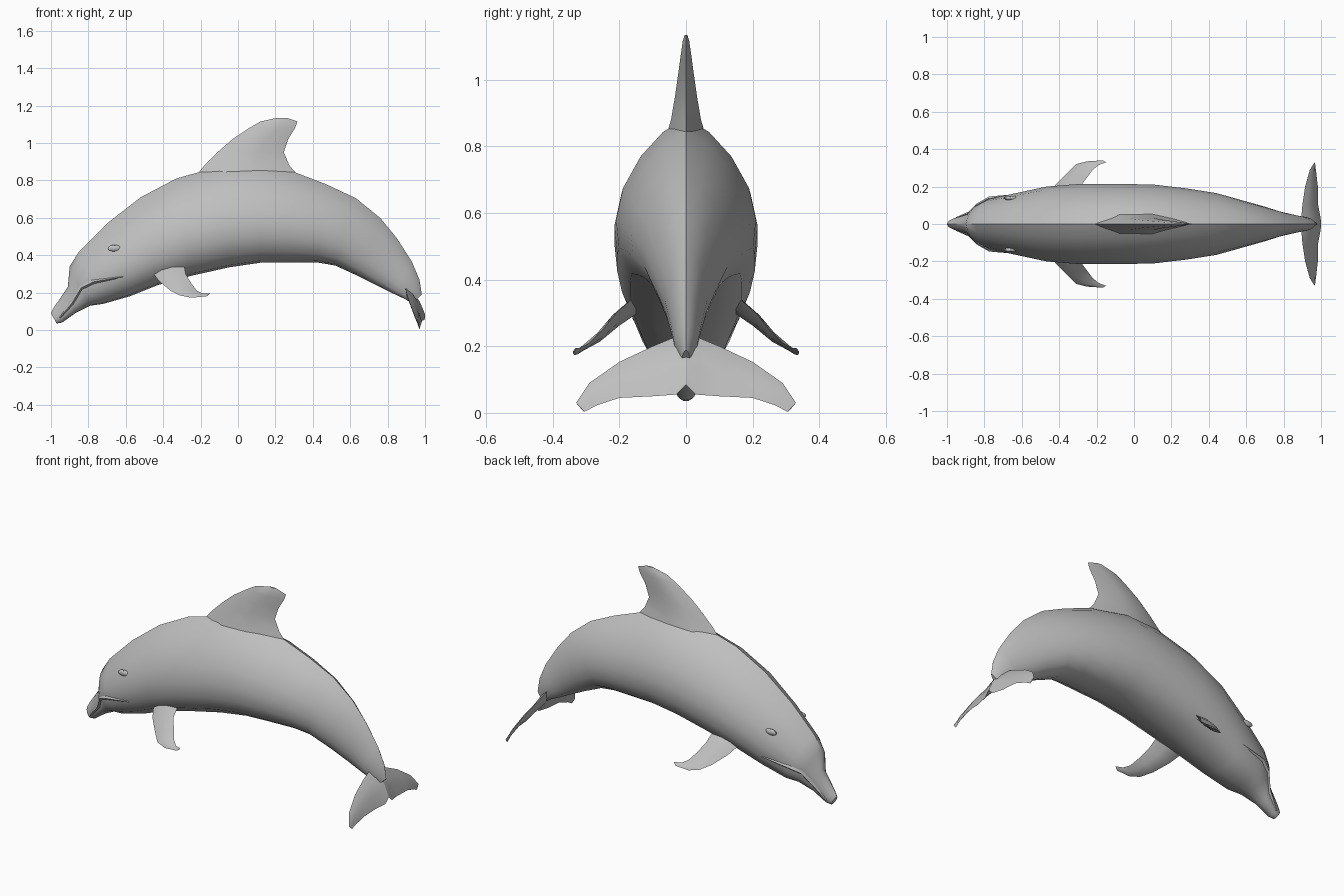
import bpy
import bmesh
from math import radians
from mathutils import Vector

cube = bpy.data.objects.get("Cube")
if cube:
    bpy.data.objects.remove(cube, do_unlink=True)

grey = bpy.data.materials.new("dolphin grey")
grey.use_nodes = True
COLOUR = (0.52, 0.52, 0.52, 1)
grey.diffuse_color = COLOUR
grey.node_tree.nodes["Principled BSDF"].inputs["Base Color"].default_value = COLOUR


def finish(name, bm, angle=32):
    """Turn a bmesh into a smooth-shaded grey object."""
    bmesh.ops.recalc_face_normals(bm, faces=bm.faces)
    mesh = bpy.data.meshes.new(name)
    bm.to_mesh(mesh)
    bm.free()
    mesh.materials.append(grey)
    obj = bpy.data.objects.new(name, mesh)
    bpy.context.collection.objects.link(obj)
    bpy.ops.object.select_all(action="DESELECT")
    obj.select_set(True)
    bpy.context.view_layer.objects.active = obj
    bpy.ops.object.shade_smooth_by_angle(angle=radians(angle))
    return obj


def loft(name, rings, angle=32):
    """Skin a row of equal-sized point rings and cap both ends."""
    bm = bmesh.new()
    rows = [[bm.verts.new(p) for p in ring] for ring in rings]
    n = len(rows[0])
    for a, b in zip(rows, rows[1:]):
        for i in range(n):
            j = (i + 1) % n
            bm.faces.new((a[i], a[j], b[j], b[i]))
    bm.faces.new(rows[0])
    bm.faces.new(rows[-1])
    return finish(name, bm, angle)


def fin(name, sections, normal, side=1):
    """Loft lens-shaped sections given as (leading point, trailing point, half thickness)."""
    normal = Vector(normal).normalized()
    rings = []
    for lead, trail, thick in sections:
        a, b = Vector(lead), Vector(trail)
        up = [a.lerp(b, f) + normal * thick * k for f, k in ((0.25, 0.9), (0.6, 1))]
        down = [a.lerp(b, f) - normal * thick * k for f, k in ((0.6, 1), (0.25, 0.9))]
        ring = [a, *up, b, *down]
        rings.append([(p.x, p.y * side, p.z) for p in ring])
    return loft(name, rings)


# Body stations: top x, top z, bottom x, bottom z, half width
STATIONS = [
    (-1.0, .09, -.97, .035, .02), (-.985, .12, -.94, .04, .032),
    (-.91, .23, -.87, .09, .055), (-.90, .34, -.79, .13, .10),
    (-.85, .42, -.72, .14, .135), (-.70, .57, -.58, .18, .165),
    (-.52, .71, -.43, .24, .20), (-.33, .81, -.25, .29, .215),
    (-.10, .875, -.05, .335, .215), (.10, .885, .12, .36, .21),
    (.30, .845, .27, .362, .19), (.47, .78, .42, .362, .165),
    (.63, .705, .52, .345, .13), (.76, .60, .64, .29, .095),
    (.85, .49, .74, .24, .065), (.93, .365, .82, .20, .047),
    (.97, .27, .895, .165, .035), (.983, .19, .93, .14, .012),
]
# Cross-section from belly to back: height fraction, width fraction
SECTION = [(0, 0), (.02, .42), (.11, .78), (.26, .96), (.42, 1),
           (.6, .9), (.78, .65), (.92, .33), (1, 0)]


def skin(station, t, w, side=1):
    tx, tz, bx, bz, hw = station
    return Vector((bx + (tx - bx) * t, hw * w * side, bz + (tz - bz) * t))


body = []
for s in STATIONS:
    near = [skin(s, t, w) for t, w in SECTION]
    far = [skin(s, t, w, -1) for t, w in SECTION[-2:0:-1]]
    body.append(near + far)
loft("body", body, 38)

# Dorsal fin: height, leading x, trailing x, half thickness
DORSAL = [(.78, -.26, .36, .075), (.88, -.18, .275, .045), (.95, -.11, .245, .033),
          (1.02, -.03, .268, .023), (1.08, .06, .305, .015),
          (1.115, .12, .318, .01), (1.135, .21, .26, .004)]
fin("dorsal_fin", [((a, 0, z), (b, 0, z), t) for z, a, b, t in DORSAL], (0, 1, 0))

FLIPPER = [
    ((-.46, .14, .31), (-.29, .14, .36), .018),
    ((-.42, .21, .26), (-.28, .21, .30), .014),
    ((-.36, .27, .21), (-.25, .25, .25), .010),
    ((-.31, .32, .185), (-.22, .29, .21), .007),
    ((-.25, .335, .173), (-.19, .315, .195), .005),
    ((-.17, .34, .18), (-.15, .33, .195), .002),
]
FLUKE = [
    ((.88, 0, .23), (1.0, 0, .085), .022),
    ((.895, .04, .225), (.998, .03, .055), .018),
    ((.90, .10, .20), (.985, .10, .05), .012),
    ((.915, .20, .153), (.983, .20, .045), .009),
    ((.94, .29, .09), (.975, .27, .022), .006),
    ((.965, .33, .03), (.97, .305, .003), .002),
]
# Mouth ridge: station index, height fraction, width fraction, radius
MOUTH = [(1, .3, .97, .004), (2, .4, 1, .010), (3, .45, .98, .012),
         (4, .42, 1, .012), (5, .27, .96, .003)]

for word, side in (("left", -1), ("right", 1)):
    fin(word + "_flipper", FLIPPER, (0, .7, .7), side)
    fin(word + "_fluke", FLUKE, (.85, 0, .5), side)

    # Lip ridge along the mouth line
    rings = []
    for i, t, w, r in MOUTH:
        c = skin(STATIONS[i], t, w, side)
        rings.append([c + Vector(d) * r for d in
                      ((0, 1, 0), (-.6, 0, .8), (0, -1, 0), (.6, 0, -.8))])
    loft(word + "_lip", rings)

    # Small eyelid bulge
    bm = bmesh.new()
    bmesh.ops.create_uvsphere(bm, u_segments=10, v_segments=6, radius=1)
    bmesh.ops.scale(bm, vec=(.04, .012, .018), verts=bm.verts)
    bmesh.ops.translate(bm, verts=bm.verts,
                        vec=skin(STATIONS[5], .66, .84, side))
    finish(word + "_eyelid", bm)
